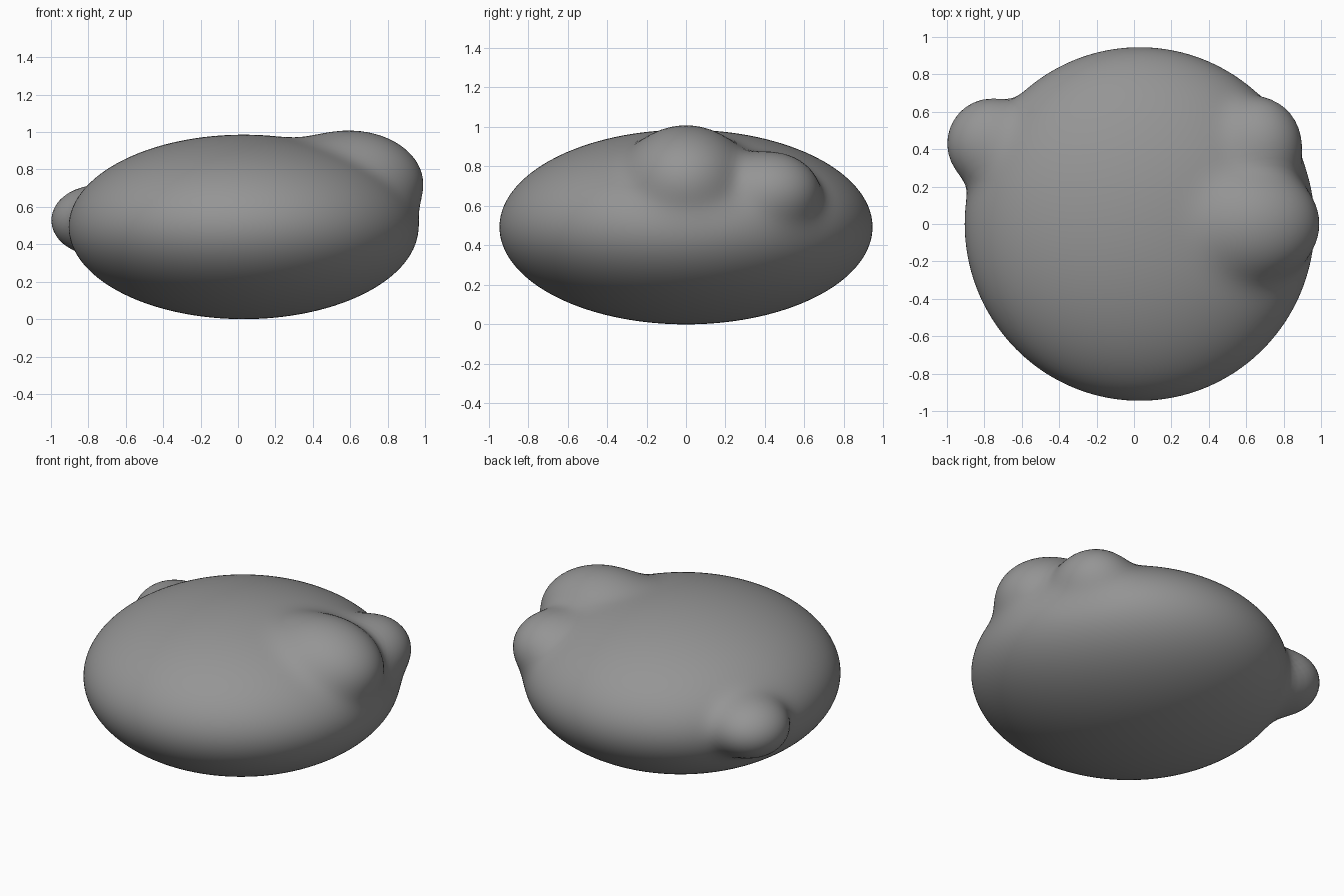
import bpy, bmesh
from mathutils import Vector

if "Cube" in bpy.data.objects:
    bpy.data.objects.remove(bpy.data.objects["Cube"])

# Ellipsoid lobes: centre, radii (first is the main body)
LOBES = [
    (Vector((0.03, 0.0, 0.495)), Vector((0.935, 0.945, 0.493))),   # body
    (Vector((0.595, 0.0, 0.725)), Vector((0.395, 0.325, 0.285))),  # large lump
    (Vector((0.66, 0.42, 0.67)), Vector((0.235, 0.255, 0.205))),   # side lump
    (Vector((-0.76, 0.43, 0.53)), Vector((0.238, 0.24, 0.185))),   # left lump
]
BLEND = 0.13
CENTRE = LOBES[0][0]


def ellipsoid(p, c, r):
    d = p - c
    k0 = Vector((d.x / r.x, d.y / r.y, d.z / r.z)).length
    k1 = Vector((d.x / r.x**2, d.y / r.y**2, d.z / r.z**2)).length
    return k0 * (k0 - 1) / max(k1, 1e-6)


def field(p):
    # Smooth union of all lobes
    out = ellipsoid(p, *LOBES[0])
    for c, r in LOBES[1:]:
        e = ellipsoid(p, c, r)
        h = max(BLEND - abs(out - e), 0) / BLEND
        out = min(out, e) - h * h * h * BLEND / 6
    return out


def surface_point(direction):
    # March inward to the outermost skin, then refine
    hi = 1.4
    while field(CENTRE + direction * (hi - 0.03)) > 0:
        hi -= 0.03
    lo = hi - 0.03
    for _ in range(12):
        mid = (lo + hi) / 2
        if field(CENTRE + direction * mid) > 0:
            hi = mid
        else:
            lo = mid
    return CENTRE + direction * lo


# Lumpy body: a sphere wrapped onto the blended lobes
bm = bmesh.new()
bmesh.ops.create_icosphere(bm, subdivisions=6, radius=1)
for v in bm.verts:
    d = Vector((v.co.x, v.co.y, v.co.z * 0.6)).normalized()
    v.co = surface_point(d)
for f in bm.faces:
    f.smooth = True
low = min(v.co.z for v in bm.verts)
bmesh.ops.translate(bm, verts=bm.verts, vec=(0, 0, -low))
mesh = bpy.data.meshes.new("lumpy_body")
bm.to_mesh(mesh)
bm.free()
body = bpy.data.objects.new("lumpy_body", mesh)
bpy.context.collection.objects.link(body)

# Dark grey surface
mat = bpy.data.materials.new("dark_grey")
mat.diffuse_color = (0.3, 0.3, 0.3, 1)
mat.use_nodes = True
mat.node_tree.nodes["Principled BSDF"].inputs["Base Color"].default_value = mat.diffuse_color
mesh.materials.append(mat)
